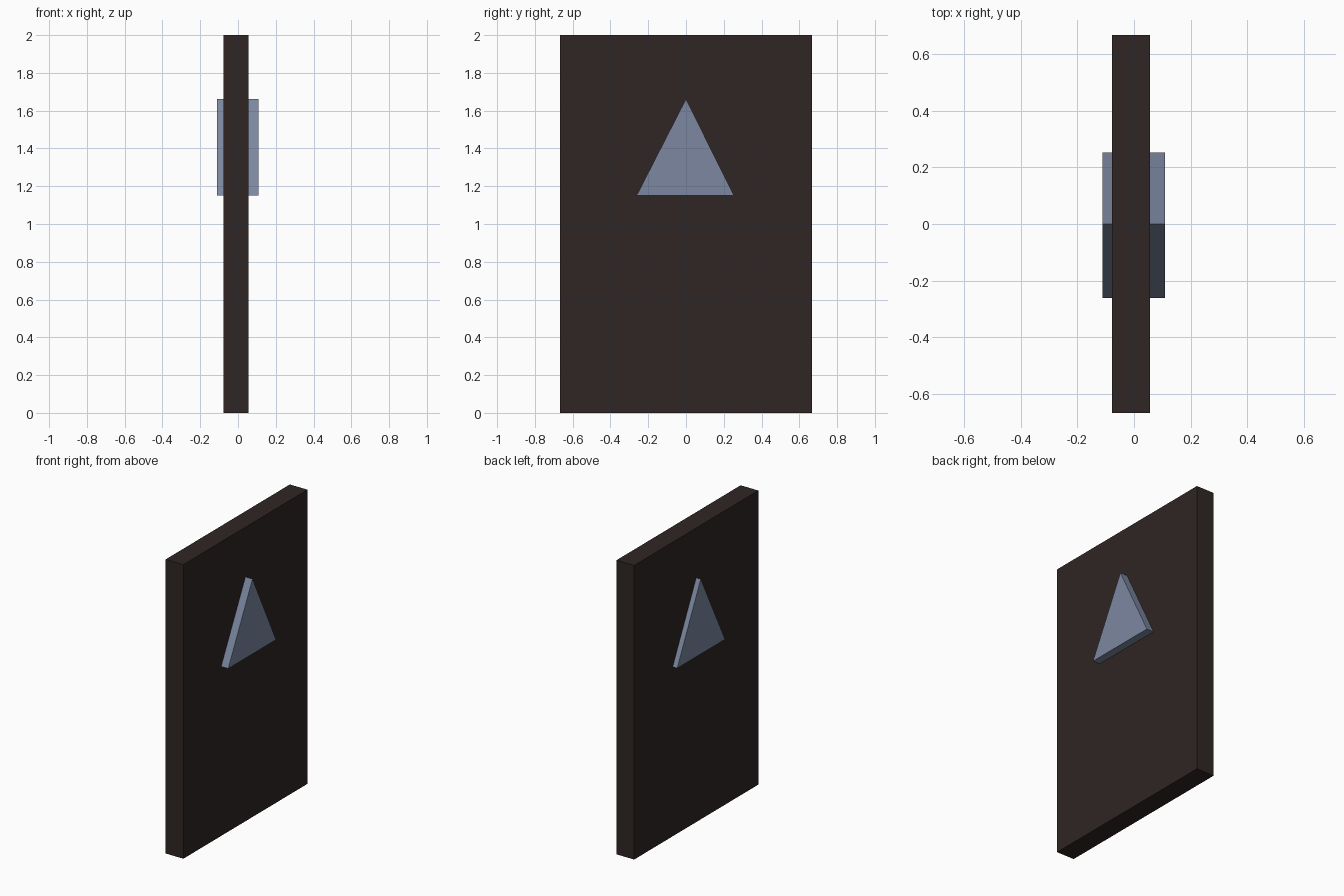
import bpy
import bmesh

if "Cube" in bpy.data.objects:
    bpy.data.objects.remove(bpy.data.objects["Cube"])


def material(name, rgb):
    mat = bpy.data.materials.new(name)
    mat.diffuse_color = (*rgb, 1.0)
    mat.use_nodes = True
    mat.node_tree.nodes["Principled BSDF"].inputs["Base Color"].default_value = mat.diffuse_color
    return mat


def extrude_profile(name, profile, x0, x1, mat):
    """Extrude a (y, z) outline along x from x0 to x1."""
    bm = bmesh.new()
    face = bm.faces.new([bm.verts.new((x0, y, z)) for y, z in profile])
    result = bmesh.ops.extrude_face_region(bm, geom=[face])
    moved = [v for v in result["geom"] if isinstance(v, bmesh.types.BMVert)]
    bmesh.ops.translate(bm, verts=moved, vec=(x1 - x0, 0, 0))
    bmesh.ops.recalc_face_normals(bm, faces=bm.faces)
    mesh = bpy.data.meshes.new(name)
    bm.to_mesh(mesh)
    bm.free()
    mesh.materials.append(mat)
    obj = bpy.data.objects.new(name, mesh)
    bpy.context.collection.objects.link(obj)
    return obj


dark_brown = material("dark brown", (0.028, 0.019, 0.018))
slate_blue = material("slate blue", (0.20, 0.245, 0.35))

# Upright door slab
extrude_profile("door_slab",
                [(-0.667, 0), (0.667, 0), (0.667, 2), (-0.667, 2)],
                -0.077, 0.056, dark_brown)

# Triangular window passing through the slab, proud on both sides
extrude_profile("triangle_window",
                [(-0.261, 1.152), (0.253, 1.152), (0.0, 1.662)],
                -0.111, 0.109, slate_blue)
